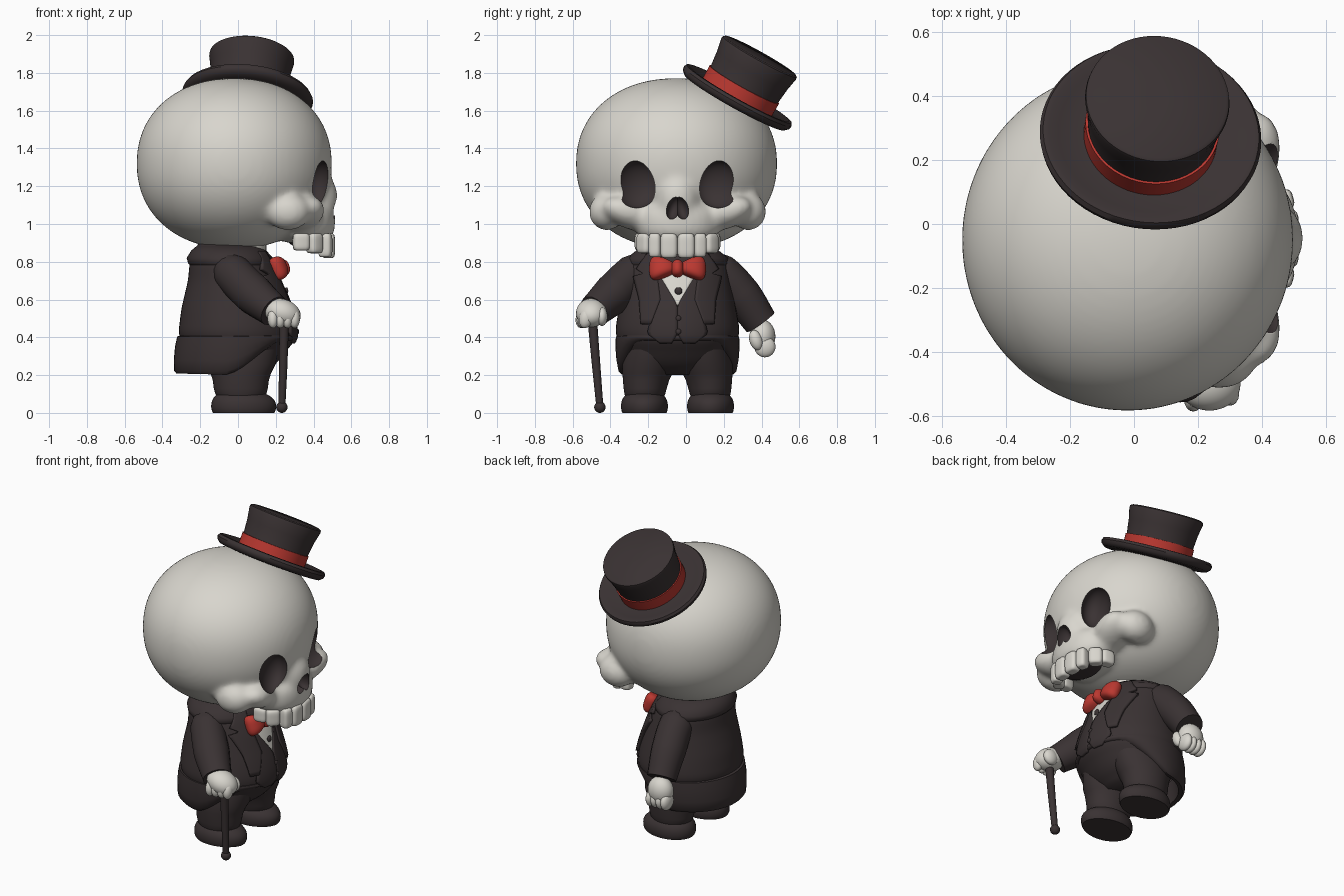
import bpy, bmesh, math
from mathutils import Vector, Matrix, Euler

if "Cube" in bpy.data.objects:
    bpy.data.objects.remove(bpy.data.objects["Cube"])

CY = -0.045  # centre line of the figure (it faces +x)


def material(name, rgb):
    m = bpy.data.materials.new(name)
    m.diffuse_color = (*rgb, 1)
    m.use_nodes = True
    m.node_tree.nodes["Principled BSDF"].inputs["Base Color"].default_value = m.diffuse_color
    return m


BONE = material("bone white", (0.69, 0.67, 0.615))
DARK = material("charcoal cloth", (0.042, 0.032, 0.033))
RED = material("red satin", (0.50, 0.04, 0.03))


def activate(ob):
    bpy.ops.object.select_all(action='DESELECT')
    ob.select_set(True)
    bpy.context.view_layer.objects.active = ob


def finish(name, bm, mat, angle=50):
    bmesh.ops.recalc_face_normals(bm, faces=bm.faces)
    me = bpy.data.meshes.new(name)
    bm.to_mesh(me)
    bm.free()
    ob = bpy.data.objects.new(name, me)
    bpy.context.collection.objects.link(ob)
    me.materials.append(mat)
    activate(ob)
    bpy.ops.object.shade_smooth_by_angle(angle=math.radians(angle))
    return ob


def blob(name, c, r, mat, n=2.0, rot=(0, 0, 0), shape=None, seg=32):
    """Superellipsoid, with an optional per-vertex shaping rule in unit space."""
    bm = bmesh.new()
    bmesh.ops.create_uvsphere(bm, u_segments=seg, v_segments=seg * 3 // 4, radius=1)
    R = Euler(rot).to_matrix()
    for v in bm.verts:
        p = v.co
        p = p / (math.hypot(p.x, p.y) ** n + abs(p.z) ** n) ** (1 / n)
        if shape:
            p = shape(p)
        v.co = R @ Vector((p.x * r[0], p.y * r[1], p.z * r[2])) + Vector(c)
    return finish(name, bm, mat)


def skin(name, rings, mat, caps=True, angle=50):
    """Bridge a list of closed point rings."""
    bm = bmesh.new()
    rows = [[bm.verts.new(p) for p in ring] for ring in rings]
    k = len(rows[0])
    for a, b in zip(rows, rows[1:]):
        for i in range(k):
            bm.faces.new((a[i], a[(i + 1) % k], b[(i + 1) % k], b[i]))
    if caps:
        bm.faces.new(rows[0])
        bm.faces.new(rows[-1])
    return finish(name, bm, mat, angle)


def oval(z, cx, cy, rx, ry, k=48):
    return [(cx + rx * math.cos(2 * math.pi * i / k),
             cy + ry * math.sin(2 * math.pi * i / k), z) for i in range(k)]


def lathe(name, prof, mat, M):
    """Turned part; the wide brim is slightly oval."""
    return skin(name, [[M @ Vector(p) for p in oval(h, 0, 0, r, r * (0.94 if r > 0.25 else 1), 64)]
                       for r, h in prof], mat, angle=40)


def tube(name, pts, mat):
    """Tapered tube along points (x, y, z, radius)."""
    cu = bpy.data.curves.new(name, 'CURVE')
    cu.dimensions, cu.bevel_depth, cu.bevel_resolution = '3D', 1, 6
    cu.use_fill_caps, cu.resolution_u = True, 10
    sp = cu.splines.new('BEZIER')
    sp.bezier_points.add(len(pts) - 1)
    for bp, p in zip(sp.bezier_points, pts):
        bp.co, bp.radius = p[:3], p[3]
        bp.handle_left_type = bp.handle_right_type = 'AUTO'
    ob = bpy.data.objects.new(name, cu)
    bpy.context.collection.objects.link(ob)
    activate(ob)
    bpy.ops.object.convert(target='MESH')
    ob = bpy.context.object
    ob.data.materials.clear()
    ob.data.materials.append(mat)
    bpy.ops.object.shade_smooth_by_angle(angle=math.radians(50))
    return ob


# ---- skull: blended lumps, then carved sockets ----
lumps = [blob("skull", (-0.02, -0.05, 1.32), (0.517, 0.533, 0.452), BONE, 2.15, seg=64),
         blob("muzzle", (0.35, CY, 1.01), (0.165, 0.225, 0.115), BONE, 3),
         blob("nose_bridge", (0.41, CY, 1.13), (0.12, 0.12, 0.16), BONE)]
for s in (-1, 1):
    lumps += [blob("cheek", (0.265, CY + s * 0.375, 1.065), (0.12, 0.095, 0.10), BONE),
              blob("cheekbone", (0.34, CY + s * 0.24, 1.055), (0.11, 0.17, 0.085), BONE, rot=(s * 0.3, 0, -s * 0.4))]
activate(lumps[0])
for ob in lumps:
    ob.select_set(True)
bpy.ops.object.join()
skull = bpy.context.object
m = skull.modifiers.new("blend", 'REMESH')
m.mode, m.voxel_size = 'VOXEL', 0.014
m = skull.modifiers.new("soften", 'SMOOTH')
m.factor, m.iterations = 0.5, 24
sockets = []
for s in (-1, 1):
    sockets.append(((0.44, CY + s * 0.215, 1.21), (0.08, 0.122, 0.125), (0, 0, -s * 0.32)))
    sockets.append(((0.505, CY + s * 0.02, 1.085), (0.06, 0.036, 0.062), (s * 0.3, 0, 0)))
cutters = []
for c, r, rot in sockets:
    cut = blob("socket_cutter", c, r, DARK, rot=rot, seg=48)
    cut.hide_render = True
    m = skull.modifiers.new("carve", 'BOOLEAN')
    m.operation, m.solver, m.object = 'DIFFERENCE', 'EXACT', cut
    cutters.append(cut)
activate(skull)
for m in list(skull.modifiers):
    bpy.ops.object.modifier_apply(modifier=m.name)
for cut in cutters:
    bpy.data.objects.remove(cut)
skull.data.materials.clear()
skull.data.materials.append(BONE)
skull.data.materials.append(DARK)
inv = [(Vector(c), Vector(r), Euler(rot).to_matrix().transposed()) for c, r, rot in sockets]
for f in skull.data.polygons:
    f.material_index = 0
    for c, r, R in inv:
        q = R @ (f.center - c)
        if sum((q[i] / r[i]) ** 2 for i in range(3)) <= 1.001:
            f.material_index = 1
bpy.ops.object.shade_smooth_by_angle(angle=math.radians(45))

# ---- teeth and dark palate ----
blob("palate", (0.37, CY, 0.905), (0.10, 0.14, 0.03), DARK)
for s in (-1, 1):
    for x, dy, w, zb, turn in ((0.478, 0.045, 0.092, 0.82, 0.04), (0.462, 0.118, 0.066, 0.825, 0.25),
                               (0.405, 0.172, 0.085, 0.845, 0.8), (0.335, 0.19, 0.09, 0.86, 1.45)):
        blob("tooth", (x, CY + s * dy, (zb + 0.95) / 2), (0.036, w / 2, (0.95 - zb) / 2), BONE, 4,
             (0, 0, s * turn), lambda p: Vector([math.copysign(abs(p[i]) ** (0.6 if i < 2 else 1), p[i])
                                                 for i in range(3)]), 24)

# ---- tilted top hat ----
M = Matrix.Translation((0.05, 0.265, 1.66)) @ Euler((-math.radians(29), math.radians(6), 0)).to_matrix().to_4x4()
lathe("hat", [(0.02, -0.02), (0.28, -0.022), (0.322, -0.018), (0.343, 0.0), (0.347, 0.018), (0.338, 0.034),
              (0.32, 0.036), (0.29, 0.022), (0.203, 0.016), (0.203, 0.09), (0.213, 0.18), (0.226, 0.247),
              (0.224, 0.259), (0.214, 0.266), (0.02, 0.268)], DARK, M)
lathe("hat_band", [(0.19, 0.014), (0.209, 0.014), (0.21, 0.09), (0.19, 0.092)], RED, M)

# ---- jacket torso ----
KEYS = [(0.20, 0.01, 0.10, 0.12), (0.23, 0.01, 0.16, 0.22), (0.28, 0.005, 0.215, 0.27), (0.34, 0, 0.265, 0.295),
        (0.38, 0, 0.30, 0.315), (0.42, -0.005, 0.31, 0.328),
        (0.47, -0.005, 0.305, 0.325), (0.55, -0.01, 0.29, 0.31), (0.70, -0.02, 0.245, 0.28),
        (0.80, -0.04, 0.215, 0.265), (0.86, -0.05, 0.19, 0.21), (0.90, -0.05, 0.15, 0.15)]


def lerp_keys(z):
    z = min(max(z, KEYS[0][0]), KEYS[-1][0])
    for a, b in zip(KEYS, KEYS[1:]):
        if z <= b[0]:
            t = (z - a[0]) / (b[0] - a[0])
            return [a[i] + t * (b[i] - a[i]) for i in (1, 2, 3)]


def torso(z):
    near = [lerp_keys(z + d) for d in (-0.02, 0, 0.02)]
    return [sum(k[i] for k in near) / 3 for i in range(3)]


def torso_ring(z, grow=0.0):
    cx, rx, ry = torso(z)
    return oval(z, cx, CY, rx + grow, ry + grow)


skin("jacket_body", [torso_ring(0.20 + 0.02 * i) for i in range(36)], DARK)
skin("jacket_collar", [torso_ring(z, g) for z, g in ((0.775, -0.01), (0.79, 0.008), (0.82, 0.022), (0.86, 0.012),
                                                     (0.885, 0.0))], DARK)

# coat skirt, cut away toward the front
tail = []
for t, g in ((0, -0.014), (0.03, 0.002), (0.3, 0.01), (0.65, 0.012), (0.92, 0.008), (1, -0.006), (0.97, -0.03), (0.3, -0.04)):
    ring = []
    for x, y, z in oval(0, -0.005 - 0.012 * t, CY, 0.315 + g, 0.325 + g - 0.02 * t):
        u = min(max((x + 0.08) / 0.34, 0), 1)
        low = 0.20 - 0.01 * math.sin(3 * x) + 0.19 * u * u * (3 - 2 * u)
        ring.append((x, y, 0.41 + t * (low - 0.41)))
    tail.append(ring)
skin("coat_skirt", tail, DARK, caps=False)


def patch(name, rows, s, lift, mat, cols=8, steps=14):
    """Thin plate on the chest; rows are (z, inner offset, outer offset)."""
    bm = bmesh.new()
    grid = []
    for j in range(steps + 1):
        f = j / steps * (len(rows) - 1)
        k = min(int(f), len(rows) - 2)
        z, a, b = [rows[k][i] + (f - k) * (rows[k + 1][i] - rows[k][i]) for i in range(3)]
        cx, rx, ry = torso(z)
        line = []
        for i in range(cols + 1):
            d = a + (b - a) * i / cols
            line.append(bm.verts.new((cx + rx * math.sqrt(max(0, 1 - (d / ry) ** 2)) + lift, CY + s * d, z)))
        grid.append(line)
    for p, q in zip(grid, grid[1:]):
        for i in range(cols):
            bm.faces.new((p[i], p[i + 1], q[i + 1], q[i]))
    ob = finish(name, bm, mat)
    m = ob.modifiers.new("thickness", 'SOLIDIFY')
    m.thickness, m.offset = max(0.008, lift * 1.6), 0
    return ob


patch("shirt_front", [(0.86, -0.11, 0.11), (0.72, -0.095, 0.095), (0.57, -0.004, 0.004)], 1, 0.004, BONE)
for s in (-1, 1):
    patch("lapel", [(0.85, 0.09, 0.15), (0.76, 0.11, 0.215), (0.735, 0.11, 0.18), (0.72, 0.105, 0.23),
                    (0.60, 0.09, 0.20), (0.47, 0.14, 0.19)], s, 0.012, DARK, steps=25)
    patch("vest_edge", [(0.72, 0.09, 0.125), (0.57, 0.0, 0.12), (0.42, 0.0, 0.16), (0.37, 0.03, 0.09)], s, 0.008, DARK)
for z, r in ((0.645, 0.02), (0.50, 0.015), (0.43, 0.015)):
    cx, rx, ry = torso(z)
    blob("button", (cx + rx + 0.011, CY + 0.005, z), (0.01, r, r), DARK, seg=16)

# shirt collar and bow tie
skin("shirt_neck", [oval(z, 0.0, CY, 0.15, 0.14) for z in (0.80, 0.90)], BONE)
for s in (-1, 1):
    blob("bow_wing", (0.21, CY + s * 0.078, 0.765), (0.052, 0.072, 0.074), RED, 3, (0, -0.35, 0),
         lambda p, s=s: Vector((p.x, p.y, p.z * (0.72 + 0.33 * p.y * s))))
blob("bow_knot", (0.228, CY, 0.765), (0.046, 0.033, 0.045), RED, 2.6, (0, -0.35, 0))

# ---- trousers and shoes ----
for s in (-1, 1):
    y = CY + s * 0.165
    skin("trouser_leg", [oval(z, 0.015, y + s * d, rx, ry) for z, d, rx, ry in (
        (0.08, 0.008, 0.12, 0.10), (0.10, 0.008, 0.135, 0.108), (0.13, 0.006, 0.143, 0.114), (0.17, 0.002, 0.148, 0.122),
        (0.21, -0.006, 0.16, 0.132), (0.26, -0.015, 0.185, 0.142), (0.34, -0.03, 0.20, 0.14))], DARK)
    blob("shoe", (0.03, y + s * 0.01, 0.035), (0.172, 0.124, 0.092), DARK, 2.25,
         shape=lambda p: Vector((p.x, p.y * (1 - 0.06 * p.x), max(p.z, -0.38) * (1 - 0.12 * p.x if p.z > 0 else 1))))

# ---- arms and hands ----
tube("right_sleeve", [(-0.08, -0.20, 0.79, 0.07), (-0.03, -0.27, 0.74, 0.105), (0.08, -0.385, 0.63, 0.108),
                      (0.19, -0.485, 0.54, 0.088)], DARK)
tube("left_sleeve", [(-0.06, 0.10, 0.79, 0.07), (-0.06, 0.18, 0.74, 0.105), (-0.08, 0.295, 0.62, 0.105),
                     (-0.10, 0.395, 0.48, 0.09)], DARK)
blob("right_palm", (0.235, -0.50, 0.53), (0.10, 0.082, 0.072), BONE, rot=(0, 0.35, 0))
for i in range(4):
    blob("right_finger", (0.185 + 0.038 * i, -0.548 + 0.006 * i, 0.50), (0.029, 0.036, 0.052), BONE, rot=(-0.2, 0, 0), seg=16)
blob("right_thumb", (0.275, -0.445, 0.51), (0.05, 0.03, 0.05), BONE, seg=16)
blob("left_palm", (-0.10, 0.405, 0.405), (0.082, 0.068, 0.088), BONE)
for i in range(4):
    blob("left_finger", (-0.155 + 0.036 * i, 0.418, 0.35), (0.03, 0.056, 0.056), BONE, rot=(0.25, 0, 0), seg=16)
blob("left_thumb", (-0.03, 0.37, 0.385), (0.032, 0.034, 0.055), BONE, rot=(0.3, 0, 0), seg=16)

# ---- cane ----
tube("cane_shaft", [(0.245, -0.50, 0.54, 0.026), (0.24, -0.478, 0.28, 0.023), (0.232, -0.456, 0.03, 0.019)], DARK)
blob("cane_tip", (0.232, -0.456, 0.03), (0.03, 0.03, 0.03), DARK, seg=20)
